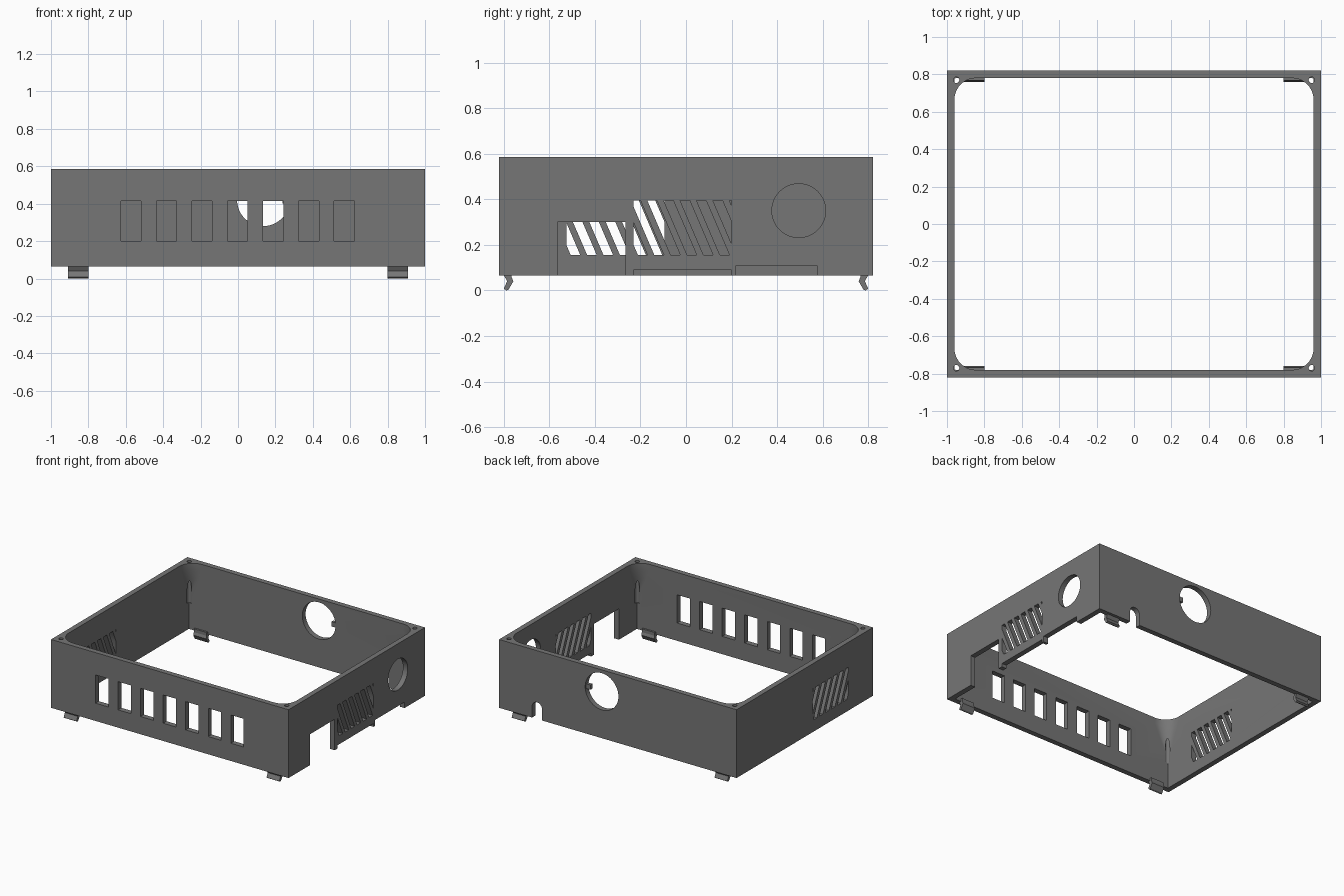
import bpy, bmesh, math

if "Cube" in bpy.data.objects:
    bpy.data.objects.remove(bpy.data.objects["Cube"])

W, D, Z0, Z1 = 1.0, 0.82, 0.065, 0.585   # outer half sizes, bottom and top
IX, IY = 0.96, 0.78                      # inner half sizes

grey = bpy.data.materials.new("dark grey plastic")
grey.diffuse_color = (0.18, 0.18, 0.18, 1)
grey.use_nodes = True
grey.node_tree.nodes["Principled BSDF"].inputs["Base Color"].default_value = grey.diffuse_color


def finish(name, bm):
    bmesh.ops.recalc_face_normals(bm, faces=bm.faces)
    me = bpy.data.meshes.new(name)
    bm.to_mesh(me)
    bm.free()
    me.materials.append(grey)
    ob = bpy.data.objects.new(name, me)
    bpy.context.collection.objects.link(ob)
    return ob


def loft(bm, rings):
    """Closed solid through rings of equal point count."""
    vs = [[bm.verts.new(p) for p in r] for r in rings]
    n = len(vs[0])
    for a, b in zip(vs, vs[1:]):
        for i in range(n):
            j = (i + 1) % n
            bm.faces.new((a[i], a[j], b[j], b[i]))
    bm.faces.new(vs[0])
    bm.faces.new(vs[-1])


def prism(bm, pts, axis, a, b):
    """Extrude a 2D outline along an axis from a to b."""
    put = {"x": lambda u, v, t: (t, u, v),
           "y": lambda u, v, t: (u, t, v),
           "z": lambda u, v, t: (u, v, t)}[axis]
    loft(bm, [[put(u, v, t) for u, v in pts] for t in (a, b)])


def rect(u0, u1, v0, v1):
    return [(u0, v0), (u1, v0), (u1, v1), (u0, v1)]


def circle(u, v, r, n=48):
    return [(u + r * math.cos(math.tau * i / n), v + r * math.sin(math.tau * i / n))
            for i in range(n)]


def clip(pts, lo, hi):
    """Clip an outline to lo <= u <= hi."""
    for lim, s in ((lo, 1), (hi, -1)):
        out = []
        for p, q in zip(pts, pts[1:] + pts[:1]):
            dp, dq = s * (p[0] - lim), s * (q[0] - lim)
            if dp >= 0:
                out.append(p)
            if dp * dq < 0:
                t = dp / (dp - dq)
                out.append((p[0] + t * (q[0] - p[0]), p[1] + t * (q[1] - p[1])))
        pts = out
    return pts


def boolean(ob, bm, op):
    tool = finish("helper", bm)
    tool.hide_render = True
    bpy.context.view_layer.objects.active = ob
    m = ob.modifiers.new("cut", "BOOLEAN")
    m.operation, m.object, m.solver = op, tool, "EXACT"
    bpy.ops.object.modifier_apply(modifier=m.name)
    bpy.data.objects.remove(tool)


# Open rectangular frame
bm = bmesh.new()
prism(bm, rect(-W, W, -D, D), "z", Z0, Z1)
frame = finish("case_frame", bm)
bm = bmesh.new()
prism(bm, rect(-IX, IX, -IY, IY), "z", 0, 1)
boolean(frame, bm, "DIFFERENCE")

# Tapered corner bosses
bm = bmesh.new()
for sx in (-1, 1):
    for sy in (-1, 1):
        rings = []
        for z, s in ((Z1, 0.115), (0.54, 0.115), (0.45, 0.075), (0.36, 0.03), (0.25, 0.004)):
            arc = [(s - s * math.cos(math.pi / 2 * i / 10), s - s * math.sin(math.pi / 2 * i / 10))
                   for i in range(11)]
            pts = [(-0.02, -0.02), (-0.02, s)] + arc + [(s, -0.02)]
            rings.append([(sx * (IX - u), sy * (IY - v), z) for u, v in pts])
        loft(bm, rings)
boolean(frame, bm, "UNION")

# Screw holes in the corners
bm = bmesh.new()
for sx in (-1, 1):
    for sy in (-1, 1):
        prism(bm, circle(sx * 0.95, sy * 0.77, 0.016, 20), "z", 0.265, 0.7)
boolean(frame, bm, "DIFFERENCE")

# Front windows
bm = bmesh.new()
for k in range(7):
    c = -0.572 + 0.19 * k
    prism(bm, rect(c - 0.054, c + 0.054, 0.2, 0.415), "y", -0.9, -0.7)

# Back round opening and arched cable notch
prism(bm, circle(0.135, 0.42, 0.14), "y", 0.7, 0.9)
arch = [(0.68 + 0.042 * math.cos(math.pi * i / 12), 0.15 + 0.042 * math.sin(math.pi * i / 12))
        for i in range(13)]
prism(bm, [(0.638, 0.0), (0.722, 0.0)] + arch, "y", 0.7, 0.9)

# Right wall round opening and bottom notches
prism(bm, circle(0.495, 0.35, 0.118), "x", 0.9, 1.1)
for y0, y1, top in ((-0.565, -0.265, 0.30), (-0.23, 0.2, 0.09), (0.22, 0.575, 0.11)):
    prism(bm, rect(y0, y1, 0, top), "x", 0.9, 1.1)

# Slanted vents in both side walls
for start, xa, xb in ((-0.23, 0.9, 1.1), (-0.525, -1.1, -0.9)):
    for k in range(-2, 7):
        t = start - 0.012 + 0.072 * k
        slot = clip([(t, 0.395), (t + 0.103, 0.155), (t + 0.145, 0.155), (t + 0.042, 0.395)],
                    start, start + 0.43)
        if len(slot) > 2:
            prism(bm, slot, "x", xa, xb)
boolean(frame, bm, "DIFFERENCE")

# Key tab inside the back opening
bm = bmesh.new()
prism(bm, rect(0.237, 0.285, 0.402, 0.438), "y", 0.785, 0.81)
finish("opening_key_tab", bm)

# Snap clips under the front and back walls
bm = bmesh.new()
profile = [(0.80, 0.067), (0.785, 0.04), (0.80, 0.008), (0.788, 0.0), (0.778, 0.005),
           (0.758, 0.04), (0.766, 0.06), (0.766, 0.085), (0.781, 0.085), (0.781, 0.067)]
for sx in (-1, 1):
    for sy in (-1, 1):
        prism(bm, [(sy * y, z) for y, z in profile], "x", sx * 0.8, sx * 0.908)
finish("snap_clips", bm)

# Smooth the round openings and bosses, keep edges sharp
bpy.ops.object.select_all(action="DESELECT")
frame.select_set(True)
bpy.context.view_layer.objects.active = frame
bpy.ops.object.shade_smooth_by_angle(angle=math.radians(30))
